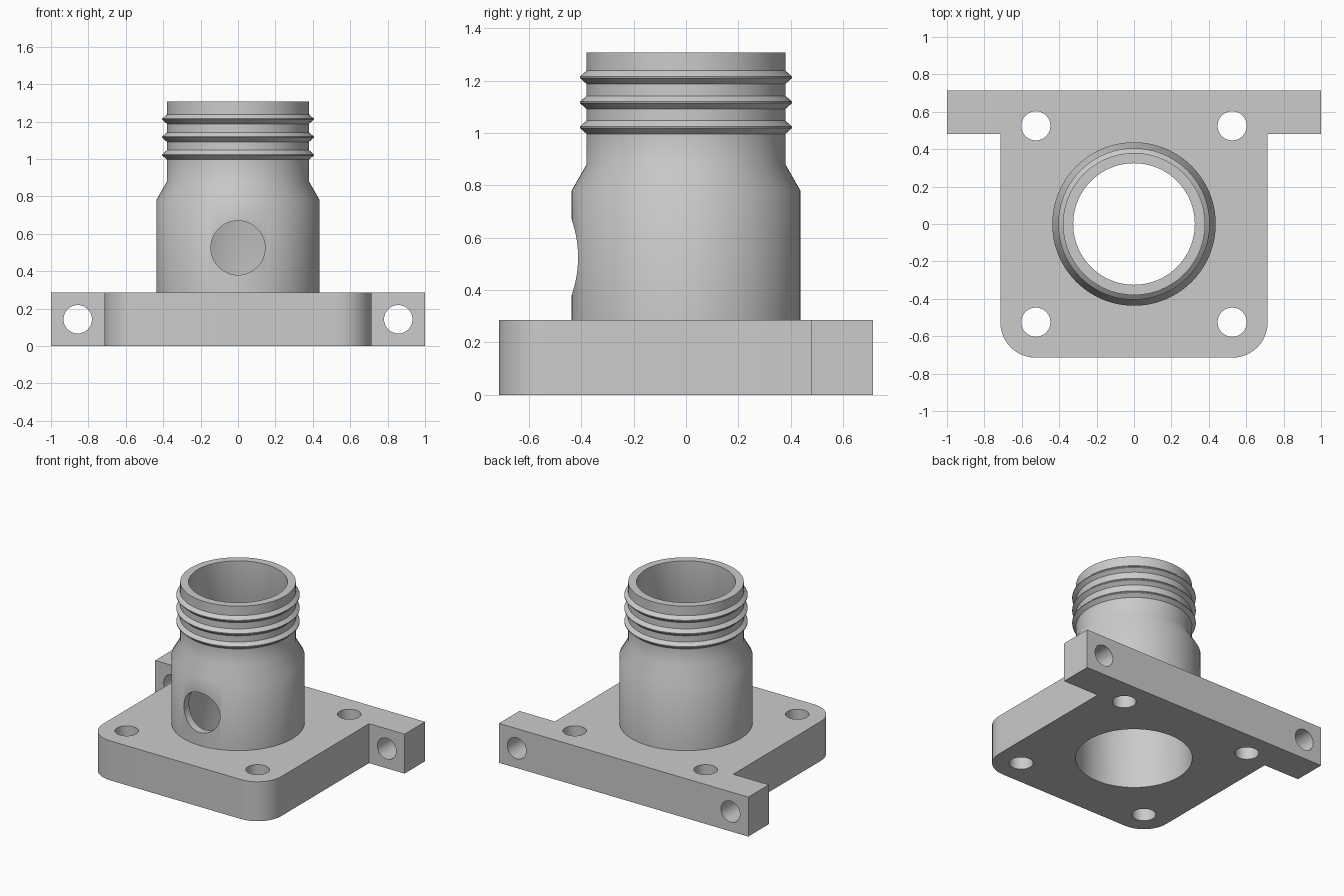
import bpy, bmesh
from math import radians, sin, cos, pi
from mathutils import Matrix

old = bpy.data.objects.get("Cube")
if old:
    bpy.data.objects.remove(old, do_unlink=True)

grey = bpy.data.materials.new("cast grey")
grey.use_nodes = True
colour = (0.6, 0.6, 0.6, 1)
grey.diffuse_color = colour
grey.node_tree.nodes["Principled BSDF"].inputs["Base Color"].default_value = colour


def make(name, bm):
    bmesh.ops.recalc_face_normals(bm, faces=bm.faces)
    mesh = bpy.data.meshes.new(name)
    bm.to_mesh(mesh)
    bm.free()
    mesh.materials.append(grey)
    obj = bpy.data.objects.new(name, mesh)
    bpy.context.collection.objects.link(obj)
    return obj


def prism(name, outline, height):
    bm = bmesh.new()
    face = bm.faces.new([bm.verts.new((x, y, 0)) for x, y in outline])
    ext = bmesh.ops.extrude_face_region(bm, geom=[face])
    verts = [v for v in ext["geom"] if isinstance(v, bmesh.types.BMVert)]
    bmesh.ops.translate(bm, vec=(0, 0, height), verts=verts)
    return make(name, bm)


def lathe(name, profile, sides=96):
    """Solid of revolution from (radius, z) pairs, capped at both ends."""
    bm = bmesh.new()
    rings = [[bm.verts.new((r * cos(2 * pi * i / sides), r * sin(2 * pi * i / sides), z))
              for i in range(sides)] for r, z in profile]
    for low, high in zip(rings, rings[1:]):
        for i in range(sides):
            j = (i + 1) % sides
            bm.faces.new((low[i], low[j], high[j], high[i]))
    bm.faces.new(rings[0][::-1])
    bm.faces.new(rings[-1])
    return make(name, bm)


def drill(name, location, radius, depth, along_y=False):
    bm = bmesh.new()
    turn = Matrix.Rotation(radians(90), 4, "X") if along_y else Matrix()
    bmesh.ops.create_cone(bm, cap_ends=True, segments=48, radius1=radius, radius2=radius,
                          depth=depth, matrix=Matrix.Translation(location) @ turn)
    return make(name, bm)


def combine(target, tool, operation):
    mod = target.modifiers.new(operation, "BOOLEAN")
    mod.operation = operation
    mod.solver = "EXACT"
    mod.object = tool
    bpy.context.view_layer.objects.active = target
    bpy.ops.object.modifier_apply(modifier=mod.name)
    bpy.data.objects.remove(tool, do_unlink=True)


# Flange plate with rounded front corners and a wide rear mounting bar
half, corner, thick, bar_front = 0.715, 0.19, 0.286, 0.48
arc = [radians(7.5 * i) for i in range(13)]
right = [(half - corner + corner * sin(a), -half + corner - corner * cos(a)) for a in arc]
right += [(half, bar_front), (1, bar_front), (1, half)]
fitting = prism("flanged_fitting", right + [(-x, y) for x, y in reversed(right)], thick)

# Stepped neck with three thread ridges
neck_r, body_r, wall, top = 0.38, 0.437, 0.055, 1.307
outer = [(body_r, 0.1), (body_r, 0.78), (neck_r, 0.88)]
for z in (1.022, 1.117, 1.213):
    outer += [(neck_r, z - 0.025), (0.405, z - 0.003), (0.405, z + 0.003), (neck_r, z + 0.025)]
outer.append((neck_r, top))
combine(fitting, lathe("neck", outer), "UNION")

# Through bore that narrows at the shoulder
bore = [(body_r - wall, -0.1), (body_r - wall, 0.78),
        (neck_r - wall, 0.88), (neck_r - wall, top + 0.1)]
combine(fitting, lathe("bore_cutter", bore), "DIFFERENCE")

# Bolt holes in the plate and cross holes in the bar ends
for side in (-1, 1):
    for y in (-0.525, 0.525):
        combine(fitting, drill("bolt_cutter", (side * 0.525, y, 0.143), 0.078, 0.6), "DIFFERENCE")
    combine(fitting, drill("bar_cutter", (side * 0.857, 0.6, 0.143), 0.076, 0.6, True), "DIFFERENCE")

# Round port in the front wall
combine(fitting, drill("port_cutter", (0, -0.4, 0.525), 0.145, 0.4, True), "DIFFERENCE")

bpy.ops.object.select_all(action="DESELECT")
fitting.select_set(True)
bpy.context.view_layer.objects.active = fitting
bpy.ops.object.shade_smooth_by_angle(angle=radians(30))
